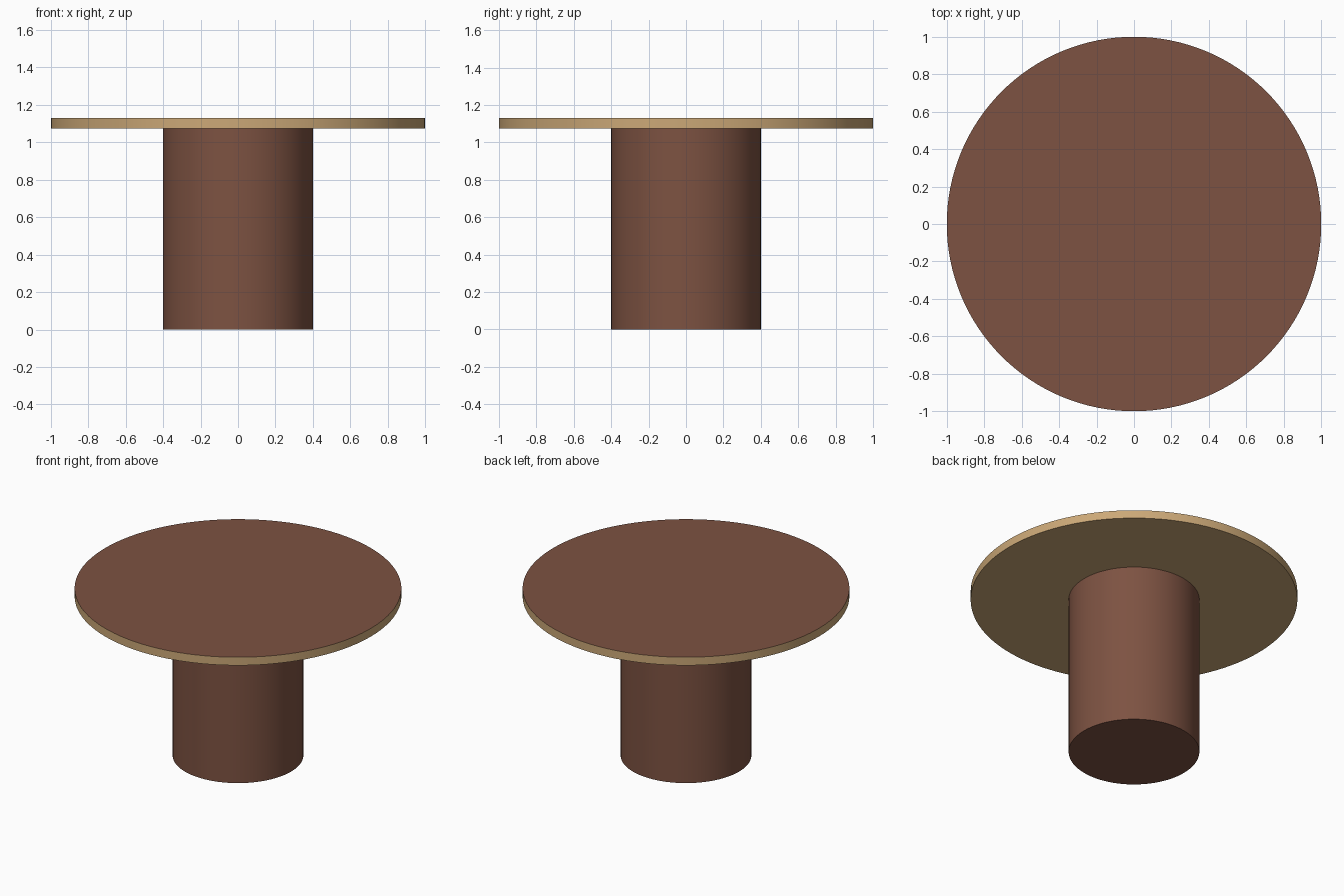
import bpy, bmesh, math

if "Cube" in bpy.data.objects:
    bpy.data.objects.remove(bpy.data.objects["Cube"])


def material(name, rgb):
    m = bpy.data.materials.new(name)
    m.diffuse_color = (*rgb, 1.0)
    m.use_nodes = True
    m.node_tree.nodes["Principled BSDF"].inputs["Base Color"].default_value = m.diffuse_color
    return m


brown = material("brown wood", (0.205, 0.085, 0.054))
tan = material("tan edge", (0.600, 0.392, 0.185))


def disc(name, radius, z0, z1, mats, sides=128):
    """Upright cylinder with smooth wall and sharp rims."""
    bm = bmesh.new()
    bmesh.ops.create_cone(bm, cap_ends=True, segments=sides, radius1=radius,
                          radius2=radius, depth=z1 - z0)
    bmesh.ops.translate(bm, verts=bm.verts, vec=(0, 0, (z0 + z1) / 2))
    bm.normal_update()
    for f in bm.faces:
        # the upward face takes the last material, the rest the first
        f.material_index = len(mats) - 1 if f.normal.z > 0.5 else 0
    me = bpy.data.meshes.new(name)
    bm.to_mesh(me)
    bm.free()
    for m in mats:
        me.materials.append(m)
    ob = bpy.data.objects.new(name, me)
    bpy.context.collection.objects.link(ob)
    bpy.ops.object.select_all(action='DESELECT')
    ob.select_set(True)
    bpy.context.view_layer.objects.active = ob
    bpy.ops.object.shade_smooth_by_angle(angle=math.radians(30))
    return ob


# Thick round pedestal
disc("pedestal", 0.40, 0.0, 1.075, [brown])
# Round top: tan rim and underside, brown upper face
disc("table_top", 1.0, 1.075, 1.13, [tan, brown])
